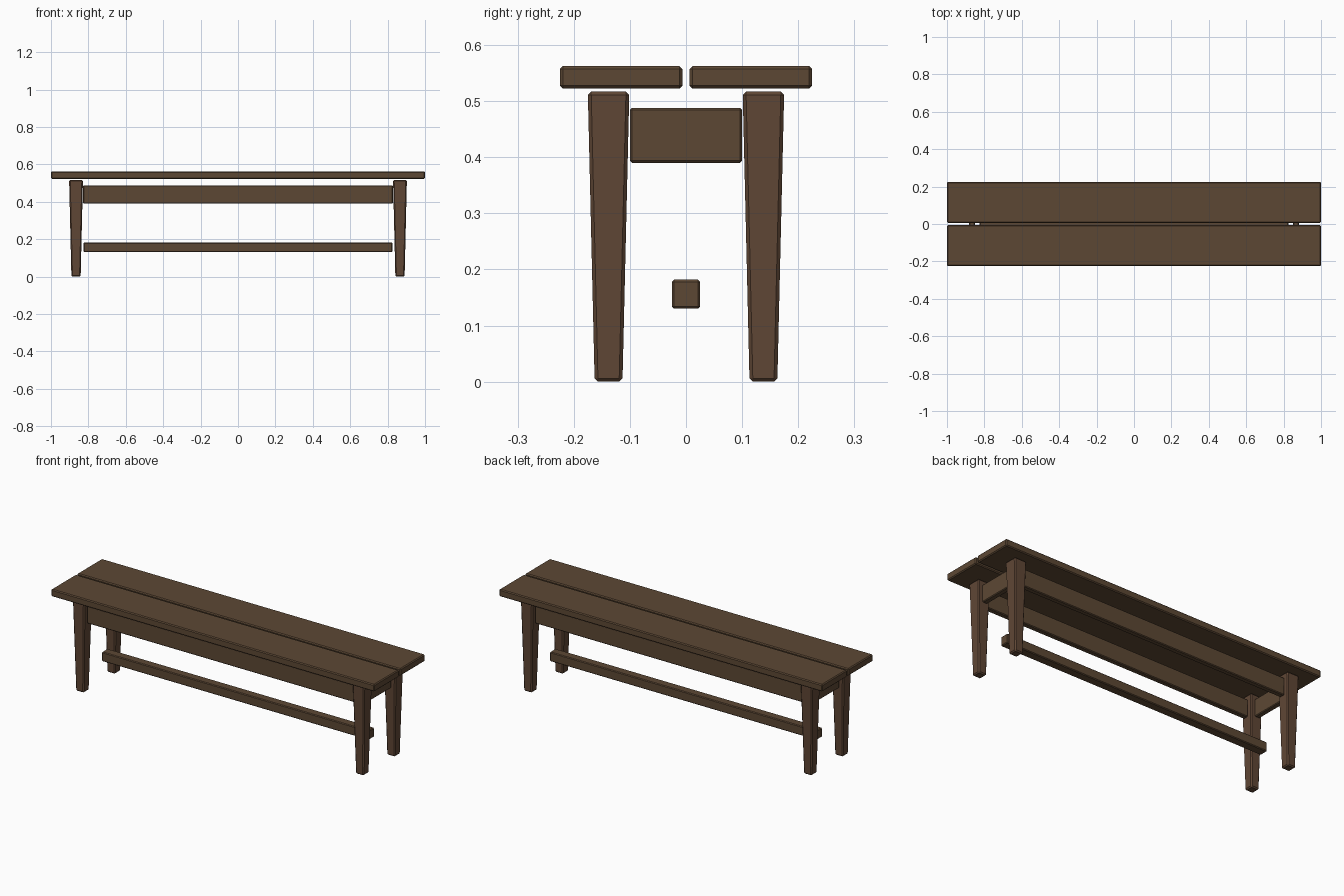
import bpy, bmesh

if "Cube" in bpy.data.objects:
    bpy.data.objects.remove(bpy.data.objects["Cube"])

def material(name, rgb):
    m = bpy.data.materials.new(name)
    m.diffuse_color = (*rgb, 1)
    m.use_nodes = True
    m.node_tree.nodes["Principled BSDF"].inputs["Base Color"].default_value = m.diffuse_color
    return m

plank_wood = material("plank brown", (0.108, 0.064, 0.034))
leg_wood = material("leg brown", (0.117, 0.063, 0.036))

def beam(name, centre, size, mat, taper=1.0, bevel=0.005):
    """Chamfered box; taper scales the bottom end."""
    bm = bmesh.new()
    bmesh.ops.create_cube(bm, size=1)
    for v in bm.verts:
        k = taper if v.co.z < 0 else 1.0
        v.co.x *= size[0] * k
        v.co.y *= size[1] * k
        v.co.z *= size[2]
    bmesh.ops.bevel(bm, geom=bm.edges[:], offset=bevel, segments=1,
                    affect='EDGES', profile=0.5)
    mesh = bpy.data.meshes.new(name)
    bm.to_mesh(mesh)
    bm.free()
    mesh.materials.append(mat)
    ob = bpy.data.objects.new(name, mesh)
    ob.location = centre
    bpy.context.collection.objects.link(ob)
    return ob

LEG_X, LEG_Y = 0.866, 0.138

for sy, side in ((-1, "front"), (1, "back")):
    # seat plank and long apron on each side
    beam(side + "_seat_plank", (0, sy * 0.1155, 0.5425), (2, 0.218, 0.04), plank_wood)
    beam(side + "_apron", (0, sy * LEG_Y, 0.439), (1.656, 0.03, 0.098), plank_wood, bevel=0.004)
    # tapered legs
    for sx, end in ((-1, "left"), (1, "right")):
        beam(f"{side}_{end}_leg", (sx * LEG_X, sy * LEG_Y, 0.2585),
             (0.074, 0.074, 0.517), leg_wood, taper=0.67, bevel=0.006)

# short end aprons
for sx, end in ((-1, "left"), (1, "right")):
    beam(end + "_end_apron", (sx * LEG_X, 0, 0.439), (0.03, 0.2, 0.098), plank_wood, bevel=0.004)

# low centre stretcher
beam("stretcher", (0, 0, 0.156), (1.652, 0.05, 0.052), plank_wood, bevel=0.004)
